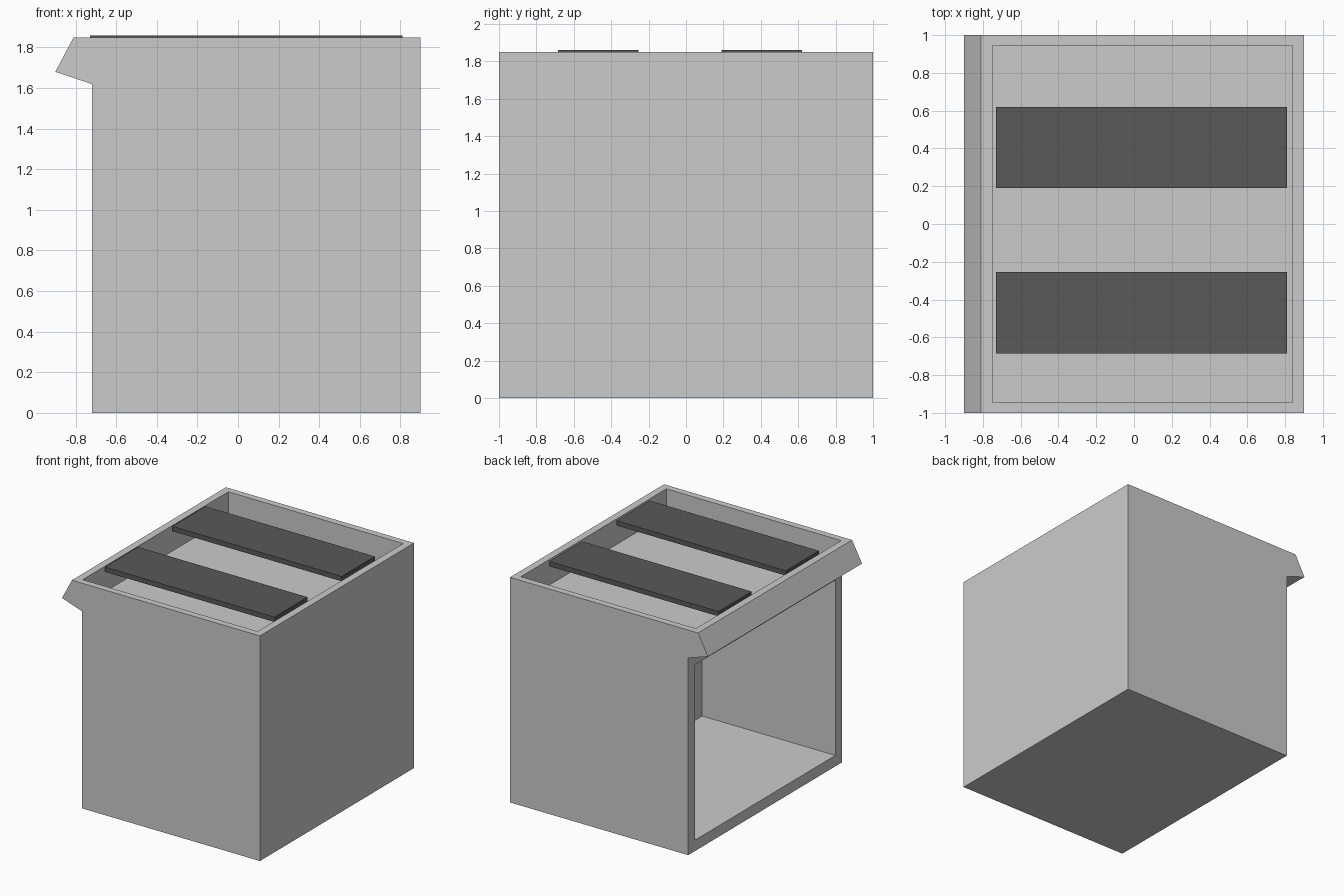
import bpy, bmesh

if "Cube" in bpy.data.objects:
    bpy.data.objects.remove(bpy.data.objects["Cube"])


def make_object(name, bm):
    bmesh.ops.recalc_face_normals(bm, faces=bm.faces)
    mesh = bpy.data.meshes.new(name)
    bm.to_mesh(mesh)
    bm.free()
    ob = bpy.data.objects.new(name, mesh)
    bpy.context.collection.objects.link(ob)
    return ob


def extrude_profile(name, points, y0, y1):
    """Extrude an (x, z) outline along y."""
    bm = bmesh.new()
    face = bm.faces.new([bm.verts.new((x, y0, z)) for x, z in points])
    ext = bmesh.ops.extrude_face_region(bm, geom=[face])
    moved = [g for g in ext["geom"] if isinstance(g, bmesh.types.BMVert)]
    bmesh.ops.translate(bm, verts=moved, vec=(0, y1 - y0, 0))
    return make_object(name, bm)


def box(name, x0, x1, y0, y1, z0, z1):
    return extrude_profile(name, [(x0, z0), (x1, z0), (x1, z1), (x0, z1)], y0, y1)


def cut(target, cutter):
    cutter.hide_render = True
    mod = target.modifiers.new("cut", 'BOOLEAN')
    mod.operation = 'DIFFERENCE'
    mod.solver = 'EXACT'
    mod.object = cutter
    bpy.context.view_layer.objects.active = target
    bpy.ops.object.modifier_apply(modifier=mod.name)
    bpy.data.objects.remove(cutter, do_unlink=True)


# Cabinet body with the overhanging lip on the open side
cabinet = extrude_profile("cabinet", [
    (-0.72, 0), (0.90, 0), (0.90, 1.85),
    (-0.81, 1.85), (-0.90, 1.68), (-0.72, 1.62)], -1, 1)

# Compartment opening to the side, and the shallow tray in the top
cut(cabinet, box("compartment_cutter", -1.2, 0.49, -0.91, 0.91, 0.09, 1.53))
cut(cabinet, box("tray_cutter", -0.75, 0.84, -0.945, 0.945, 1.64, 2.1))

# Two dark slats across the tray
dark = bpy.data.materials.new("dark_grey")
dark.diffuse_color = (0.1, 0.1, 0.1, 1)
dark.use_nodes = True
dark.node_tree.nodes["Principled BSDF"].inputs["Base Color"].default_value = dark.diffuse_color
for i, y in enumerate((-0.685, 0.19)):
    slat = box(f"slat_{i + 1}", -0.73, 0.81, y, y + 0.43, 1.82, 1.86)
    slat.data.materials.append(dark)
